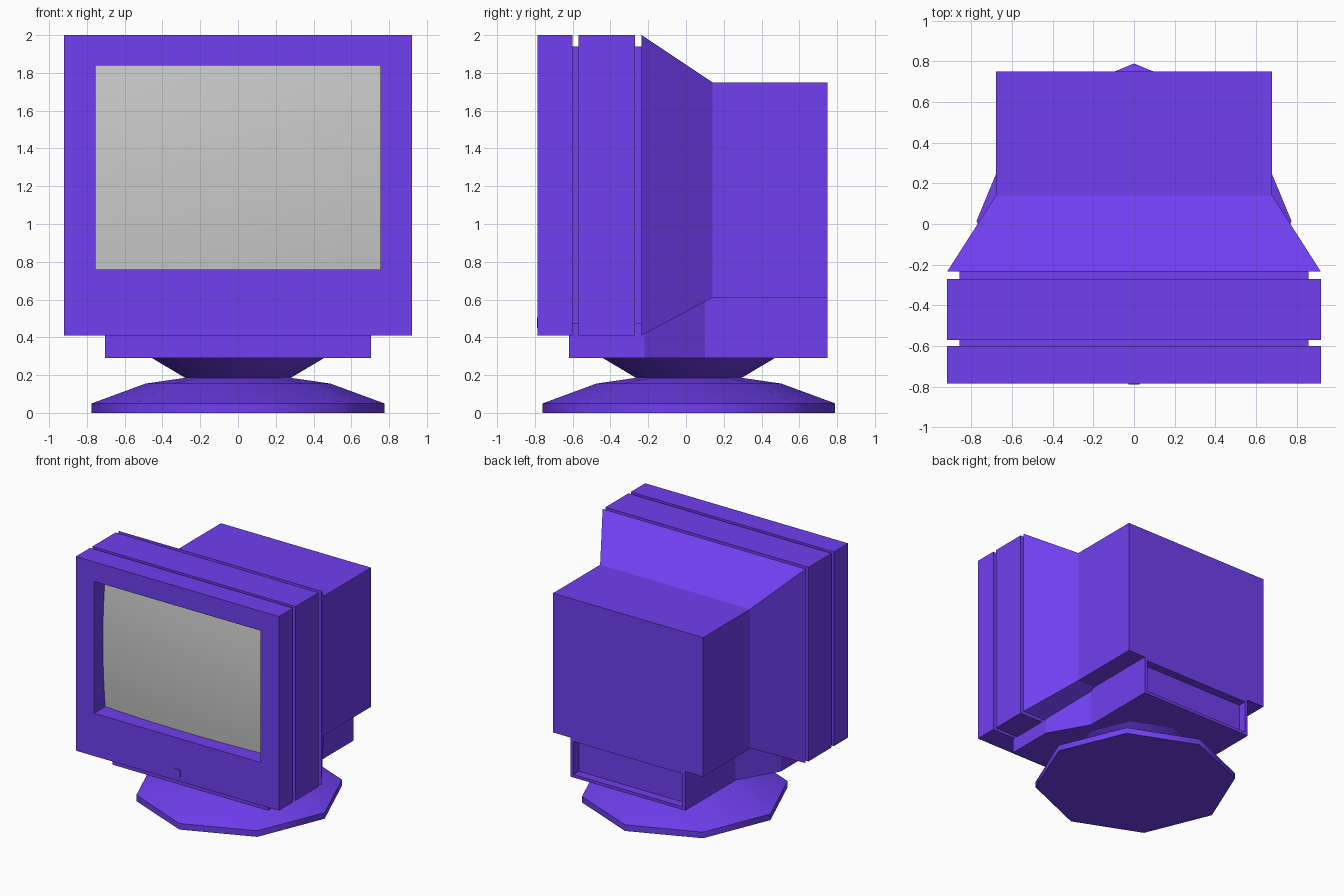
import bpy, bmesh, math

if "Cube" in bpy.data.objects:
    bpy.data.objects.remove(bpy.data.objects["Cube"])


def material(name, color):
    m = bpy.data.materials.new(name)
    m.diffuse_color = (*color, 1)
    m.use_nodes = True
    m.node_tree.nodes["Principled BSDF"].inputs["Base Color"].default_value = m.diffuse_color
    return m


purple = material("purple_plastic", (0.16, 0.05, 0.87))
green = material("green_light", (0.1, 0.8, 0.1))


def finish(name, bm, mat=purple, smooth=None):
    bmesh.ops.recalc_face_normals(bm, faces=bm.faces)
    me = bpy.data.meshes.new(name)
    bm.to_mesh(me)
    bm.free()
    ob = bpy.data.objects.new(name, me)
    bpy.context.collection.objects.link(ob)
    if mat:
        me.materials.append(mat)
    if smooth:
        bpy.ops.object.select_all(action='DESELECT')
        ob.select_set(True)
        bpy.context.view_layer.objects.active = ob
        bpy.ops.object.shade_smooth_by_angle(angle=math.radians(smooth))
    return ob


def loft(rings):
    """Skin a closed solid through rings with equal point counts."""
    bm = bmesh.new()
    loops = [[bm.verts.new(p) for p in ring] for ring in rings]
    n = len(loops[0])
    for a, b in zip(loops, loops[1:]):
        for i in range(n):
            j = (i + 1) % n
            bm.faces.new((a[i], a[j], b[j], b[i]))
    bm.faces.new(loops[0])
    bm.faces.new(loops[-1])
    return bm


def rect(y, hx, z0, z1):
    return [(-hx, y, z0), (hx, y, z0), (hx, y, z1), (-hx, y, z1)]


def octagon(r, z):
    return [(r * math.cos(i * math.pi / 4), 0.015 + r * math.sin(i * math.pi / 4), z)
            for i in range(8)]


def box(name, x, y, z, sx, sy, sz, mat=purple):
    return finish(name, loft([rect(y - sy / 2, sx / 2, z - sz / 2, z + sz / 2),
                              rect(y + sy / 2, sx / 2, z - sz / 2, z + sz / 2)]), mat)


# Casing: screen recess, bezel, two grooves, taper and rear box
full, groove = (0.92, 0.41, 2.0), (0.86, 0.47, 1.94)
opening, rear = (0.755, 0.76, 1.84), (0.68, 0.61, 1.75)
stations = [(-0.62, opening), (-0.785, opening), (-0.785, full), (-0.60, full),
            (-0.60, groove), (-0.57, groove), (-0.57, full), (-0.27, full),
            (-0.27, groove), (-0.235, groove), (-0.235, full), (0.14, rear), (0.75, rear)]
finish("casing", loft([rect(y, *size) for y, size in stations]))

# Slightly bulging grey screen
bm = bmesh.new()
bmesh.ops.create_grid(bm, x_segments=12, y_segments=10, size=1)
for v in bm.verts:
    u, w = v.co.x, v.co.y
    v.co = (0.755 * u, -0.64 - 0.03 * (2 - u * u - w * w), 1.30 + 0.54 * w)
finish("screen", bm, None, 40)

# Lower housing, narrowing to the back, with a rear connector recess
half = [(0.705, -0.62), (0.705, -0.22), (0.52, 0.10), (0.52, 0.75)]
plan = half + [(-x, y) for x, y in reversed(half)]
bm = loft([[(x, y, z) for x, y in plan] for z in (0.29, 0.61)])
bmesh.ops.recalc_face_normals(bm, faces=bm.faces)
back = max(bm.faces, key=lambda f: f.calc_center_median().y)
bmesh.ops.inset_region(bm, faces=[back], thickness=0.035)
wall = bmesh.ops.extrude_discrete_faces(bm, faces=[back])["faces"][0]
bmesh.ops.translate(bm, verts=wall.verts, vec=(0, -0.07, 0))
finish("lower_housing", bm)

# Octagonal foot and swivel neck
finish("foot", loft([octagon(r, z) for r, z in
                     [(0.775, 0), (0.775, 0.05), (0.49, 0.155), (0.27, 0.187)]]), smooth=50)
finish("swivel_neck", loft([octagon(r, z) for r, z in
                            [(0.27, 0.18), (0.455, 0.29)]]), smooth=50)

# Control buttons and power light
for i, (x, s) in enumerate([(0.057, 0.042), (0.138, 0.042), (0.25, 0.042),
                            (0.33, 0.042), (0.45, 0.055)]):
    box(f"button_{i + 1}", x, -0.785, 0.477, s, 0.01, s)
box("power_light", 0.607, -0.785, 0.475, 0.015, 0.01, 0.015, green)
